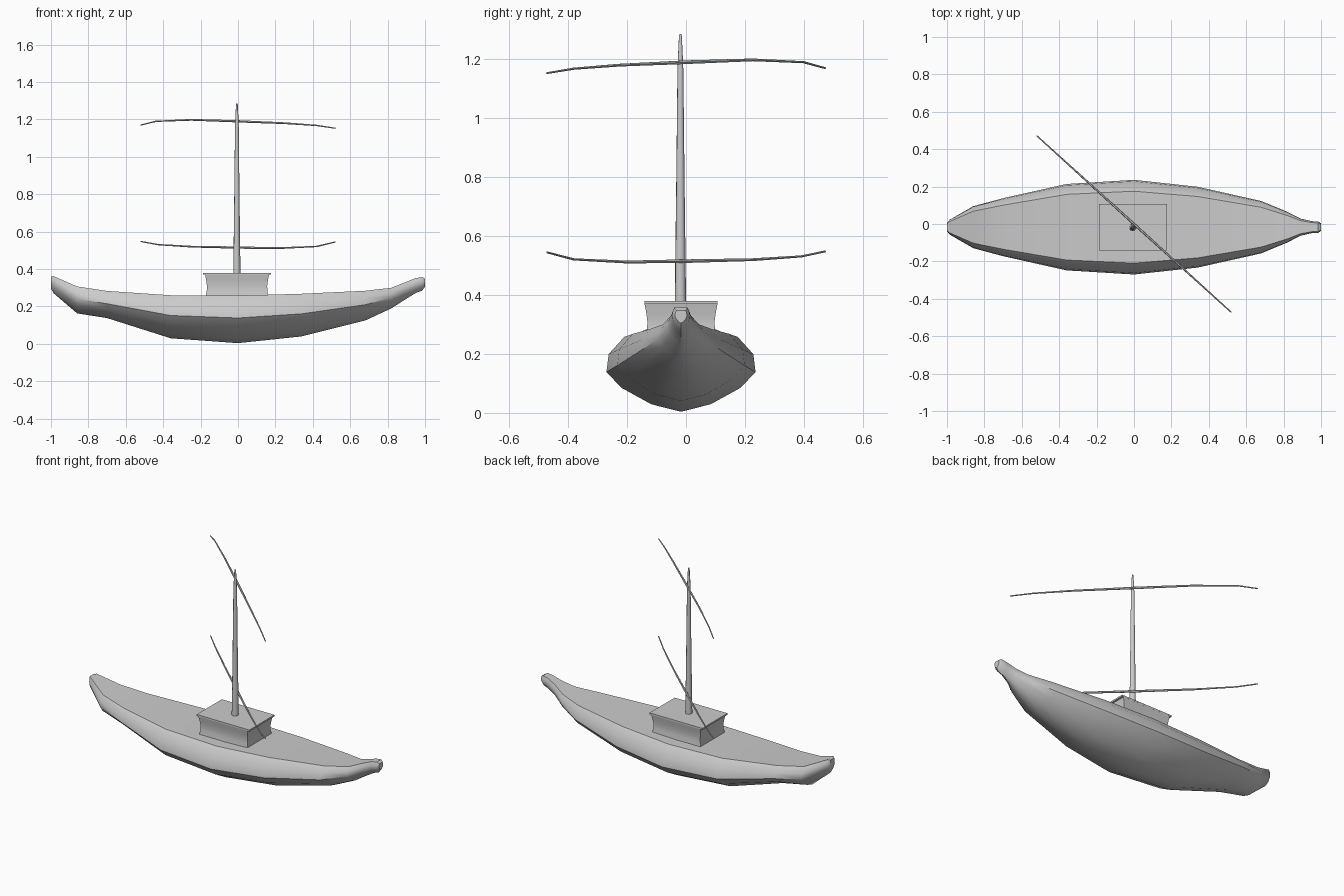
import bpy, bmesh, math
from mathutils import Vector

if "Cube" in bpy.data.objects:
    bpy.data.objects.remove(bpy.data.objects["Cube"])

CX, CY = -0.005, -0.017   # centre line of hull and mast


def finish(name, bm, angle=38):
    bmesh.ops.recalc_face_normals(bm, faces=bm.faces)
    me = bpy.data.meshes.new(name)
    bm.to_mesh(me)
    bm.free()
    ob = bpy.data.objects.new(name, me)
    bpy.context.collection.objects.link(ob)
    bpy.ops.object.select_all(action='DESELECT')
    ob.select_set(True)
    bpy.context.view_layer.objects.active = ob
    bpy.ops.object.shade_smooth_by_angle(angle=math.radians(angle))
    return ob


def loft(name, rings, angle=38):
    """Skin a list of closed rings and cap both ends."""
    bm = bmesh.new()
    vs = [[bm.verts.new(p) for p in r] for r in rings]
    n = len(vs[0])
    for a, b in zip(vs, vs[1:]):
        for i in range(n):
            j = (i + 1) % n
            bm.faces.new((a[i], a[j], b[j], b[i]))
    bm.faces.new(vs[0])
    bm.faces.new(vs[-1])
    return finish(name, bm, angle)


def tube(name, pts, radii, sides):
    """Tapered round pole along a path."""
    pts = [Vector(p) for p in pts]
    rings = []
    for i, (p, r) in enumerate(zip(pts, radii)):
        d = (pts[min(i + 1, len(pts) - 1)] - pts[max(i - 1, 0)]).normalized()
        u = d.cross(Vector((0.3, 1, 0)) if abs(d.z) > .9 else Vector((0, 0, 1))).normalized()
        w = d.cross(u)
        rings.append([p + r * (math.cos(t) * u + math.sin(t) * w)
                      for t in (2 * math.pi * k / sides for k in range(sides))])
    return loft(name, rings, 50)


def rect(hx, hy, z):
    return [(CX + sx * hx, CY + sy * hy, z) for sx, sy in ((-1, -1), (1, -1), (1, 1), (-1, 1))]


# Hull: stations of x, half width, keel height, deck height
stations = [(-1.0, .022, .295, .36), (-.985, .04, .27, .362), (-.86, .112, .163, .307),
            (-.7, .155, .138, .283), (-.36, .231, .03, .26), (0, .253, .004, .258),
            (.34, .216, .04, .268), (.68, .14, .125, .284), (.82, .082, .19, .3),
            (.89, .046, .235, .328), (.95, .032, .272, .352), (.985, .03, .285, .357),
            (1.0, .02, .305, .348)]
# Half section: width fraction, height fraction
half = [(.4, .1), (.8, .32), (1, .53), (.97, .77), (.76, 1)]
section = [(0, 0)] + half + [(-a, b) for a, b in reversed(half)]
loft("hull", [[(x, CY + w * a, k + (d - k) * b) for a, b in section]
              for x, w, k, d in stations])

# Cabin with slightly hollow walls and a thin overhanging roof
loft("cabin_walls", [rect(h, h - .047, z) for h, z in
                     ((.168, .25), (.162, .285), (.161, .31), (.165, .34), (.171, .372))], 30)
loft("cabin_roof", [rect(.182, .124, .37), rect(.182, .124, .38)], 30)

# Mast
tube("mast", [(CX - .001, CY - .002, z) for z in (.25, .38, .8, 1.16, 1.2, 1.28, 1.286)],
     (.021, .02, .0145, .0105, .009, .005, .003), 8)

# Two curved yards set diagonally across the mast: x and z along each
yards = {
    "upper_yard": [(-.52, 1.17), (-.44, 1.19), (-.25, 1.198), (0, 1.19),
                   (.25, 1.18), (.42, 1.168), (.52, 1.153)],
    "lower_yard": [(-.52, .548), (-.43, .531), (-.25, .52), (0, .515),
                   (.22, .512), (.42, .521), (.52, .545)],
}
for name, path in yards.items():
    tube(name, [(x, -.908 * x, z) for x, z in path],
         [.007 - .007 * abs(x) for x, _ in path], 6)
